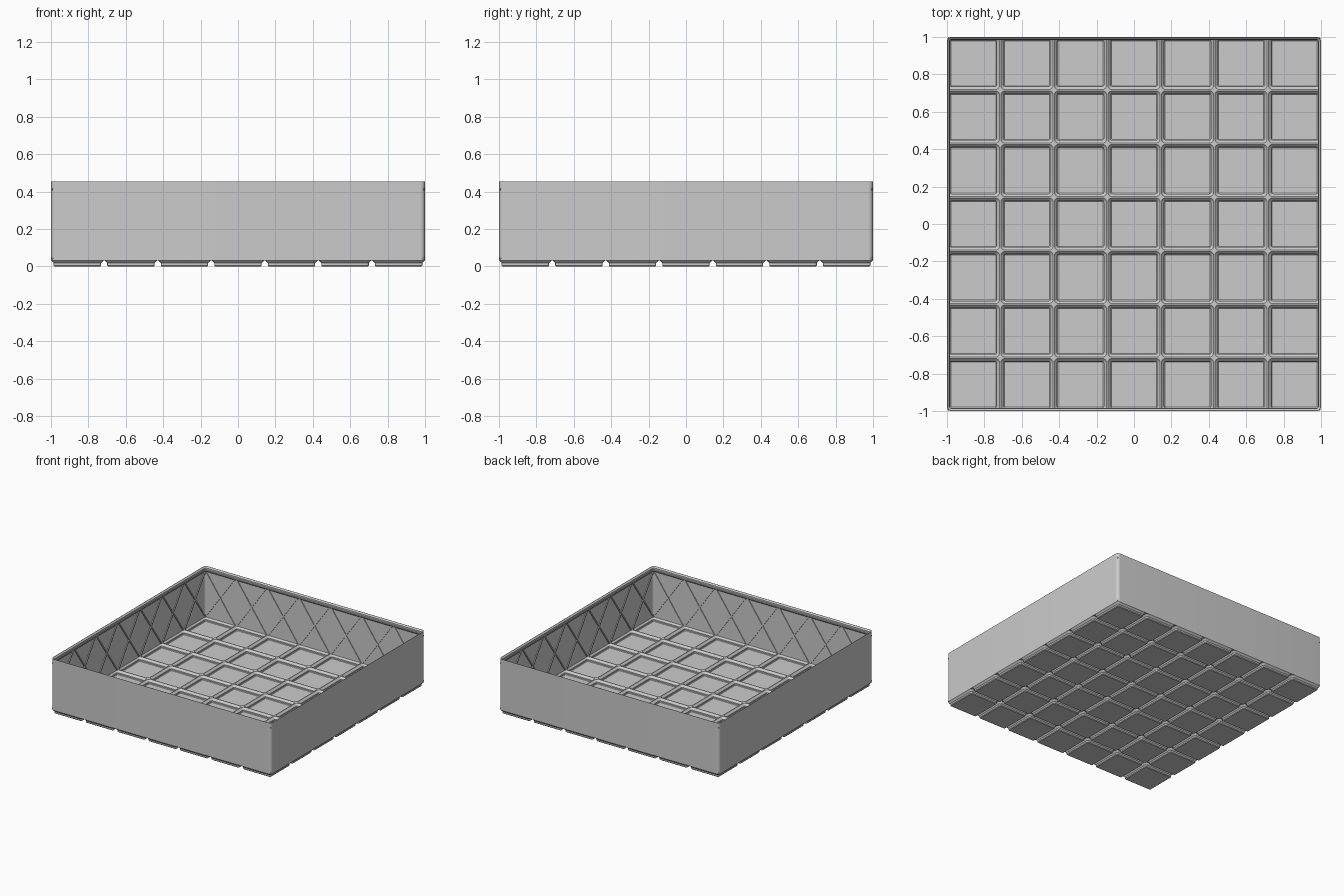
import bpy, bmesh, math
from mathutils import Vector, Matrix

if "Cube" in bpy.data.objects:
    bpy.data.objects.remove(bpy.data.objects["Cube"])

N = 7                 # cells per side
PITCH = 0.2862        # cell spacing
R = 0.0256            # outer corner radius
SEG = 8               # segments per rounded corner (even)
TOP = 0.453

grey = bpy.data.materials.new("light grey")
grey.diffuse_color = (0.6, 0.6, 0.6, 1)
grey.use_nodes = True
grey.node_tree.nodes["Principled BSDF"].inputs["Base Color"].default_value = grey.diffuse_color


def rounded(h, r):
    """Counter-clockwise outline of a rounded square with half size h."""
    pts = []
    for c in range(4):
        mid = math.pi / 4 + c * math.pi / 2
        cx = math.copysign(h - r, math.cos(mid))
        cy = math.copysign(h - r, math.sin(mid))
        for i in range(SEG + 1):
            a = c * math.pi / 2 + i / SEG * math.pi / 2
            pts.append((cx + r * math.cos(a), cy + r * math.sin(a)))
    return pts


def squared(h, r):
    """Same point count as rounded(), pushed out to a sharp square."""
    return [(x * h / max(abs(x), abs(y)), y * h / max(abs(x), abs(y)))
            for x, y in rounded(h, r)]


def clamp(x, y):
    """Keep a point inside the rounded outer outline of the box."""
    ax, ay = min(abs(x), 1), min(abs(y), 1)
    q = Vector((max(ax - (1 - R), 0), max(ay - (1 - R), 0)))
    if q.length > R:
        q *= R / q.length
        ax, ay = 1 - R + q.x, 1 - R + q.y
    return math.copysign(ax, x), math.copysign(ay, y)


def add_ring(bm, pts, z, cx=0, cy=0):
    return [bm.verts.new((*clamp(x + cx, y + cy), z)) for x, y in pts]


def skin(bm, rings):
    for a, b in zip(rings, rings[1:]):
        n = len(a)
        for i in range(n):
            j = (i + 1) % n
            bm.faces.new((a[i], a[j], b[j], b[i]))


def finish(bm, name):
    me = bpy.data.meshes.new(name)
    bm.to_mesh(me)
    bm.free()
    me.materials.append(grey)
    ob = bpy.data.objects.new(name, me)
    bpy.context.collection.objects.link(ob)
    bpy.ops.object.select_all(action='DESELECT')
    ob.select_set(True)
    bpy.context.view_layer.objects.active = ob
    bpy.ops.object.shade_smooth_by_angle(angle=math.radians(30))
    return ob


# Floor: hollow chamfered feet below, matching wells and ridges above
FOOT = [(0.1212, 0.0055, 0), (0.1267, 0.0109, 0.0055),
        (0.1267, 0.0109, 0.0177), (0.1414, R, 0.0324)]
WELL = [(0.1400, 0.0242, 0.037), (0.1245, 0.009, 0.0215),
        (0.1245, 0.009, 0.0115), (0.1205, 0.005, 0.0075)]
bm = bmesh.new()
for ix in range(N):
    for iy in range(N):
        c = ((ix - (N - 1) / 2) * PITCH, (iy - (N - 1) / 2) * PITCH)
        edge = squared(PITCH / 2, R)
        foot = [add_ring(bm, rounded(h, r), z, *c) for h, r, z in FOOT]
        bm.faces.new(foot[0][::-1])
        skin(bm, foot + [add_ring(bm, edge, 0.0324, *c)])
        well = [add_ring(bm, rounded(h, r), z, *c) for h, r, z in WELL]
        skin(bm, [add_ring(bm, edge, 0.037, *c)] + well)
        bm.faces.new(well[-1])
finish(bm, "floor_grid")

# Walls with the stepped stacking lip along the inner top edge
WALL = [(1.0, 0.0324), (1.0, TOP), (0.9975, TOP), (0.987, 0.4425),
        (0.987, 0.430), (0.984, 0.427), (0.984, 0.420), (0.993, 0.409), (0.993, 0.036)]
bm = bmesh.new()
skin(bm, [add_ring(bm, rounded(h, R - (1 - h)), z) for h, z in WALL])
finish(bm, "wall_and_lip")

# Crossed ribs on the inside of each wall, one cross per cell
bm = bmesh.new()
Z0, Z1, HALF = 0.038, 0.417, 0.134
length = math.hypot(2 * HALF, Z1 - Z0)
for side in range(4):
    turn = Matrix.Rotation(side * math.pi / 2, 4, 'Z')
    for i in range(N):
        x = (i - (N - 1) / 2) * PITCH
        for s in (-1, 1):
            lean = Matrix.Rotation(s * math.atan2(2 * HALF, Z1 - Z0), 4, 'Y')
            place = Matrix.Translation((x, -0.9905, (Z0 + Z1) / 2))
            size = Matrix.Diagonal((0.010, 0.007, length, 1))
            bmesh.ops.create_cube(bm, size=1, matrix=turn @ place @ lean @ size)
finish(bm, "cross_ribs")
